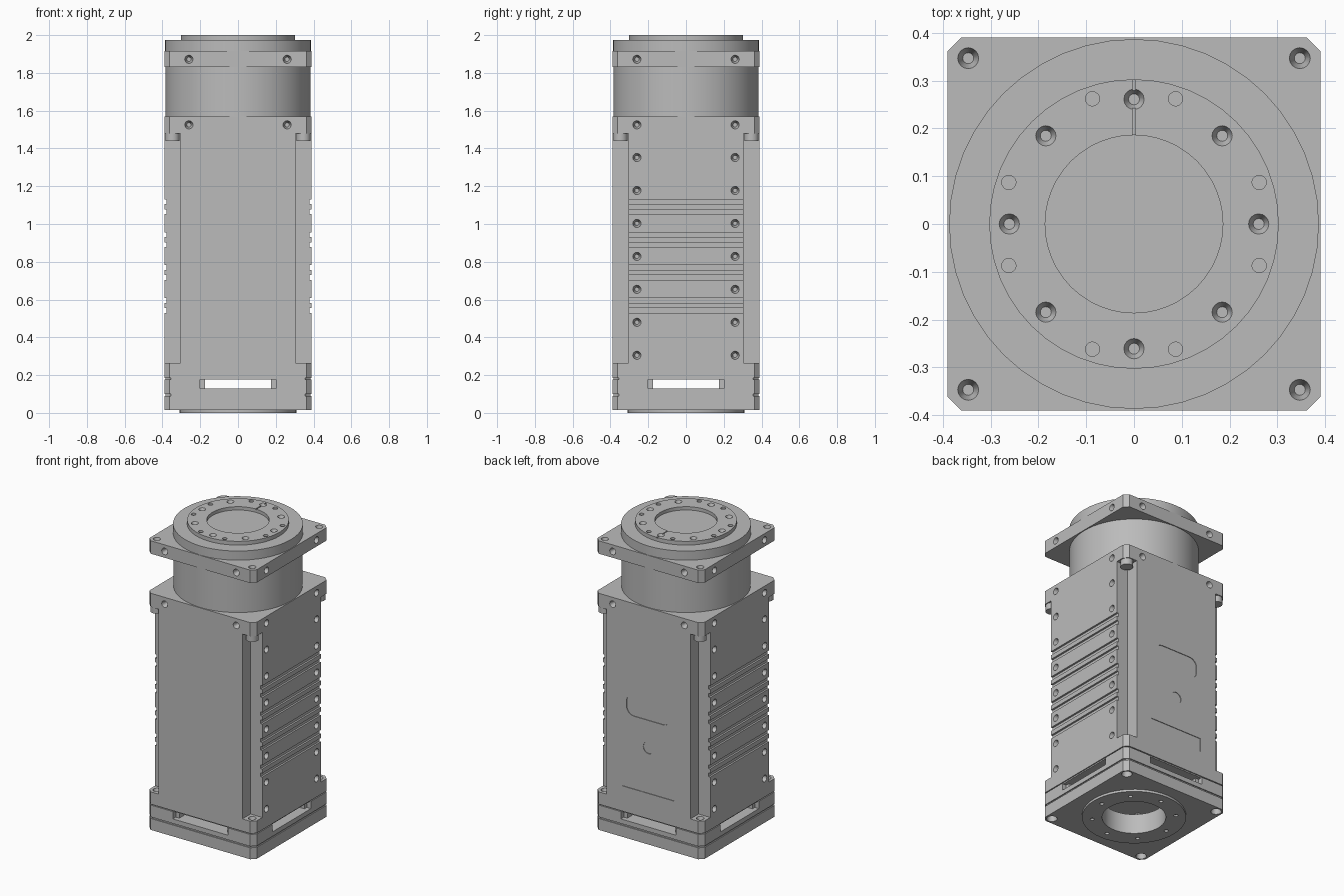
import bpy, bmesh, math
from mathutils import Vector, Matrix

cube = bpy.data.objects.get("Cube")
if cube:
    bpy.data.objects.remove(cube, do_unlink=True)

grey = bpy.data.materials.new("machined grey")
grey.use_nodes = True
GREY = (0.5, 0.5, 0.5, 1)
grey.diffuse_color = GREY
grey.node_tree.nodes["Principled BSDF"].inputs["Base Color"].default_value = GREY

H = 0.39        # half width of the square section
NOTCH = 0.305   # half width of the faces between corner notches
BOLT = 0.347    # corner bolt position
CORNERS = [(sx, sy) for sx in (-1, 1) for sy in (-1, 1)]


def new_object(name, bm):
    bmesh.ops.recalc_face_normals(bm, faces=bm.faces[:])
    mesh = bpy.data.meshes.new(name)
    bm.to_mesh(mesh)
    bm.free()
    mesh.materials.append(grey)
    ob = bpy.data.objects.new(name, mesh)
    bpy.context.collection.objects.link(ob)
    return ob


def add_prism(bm, outline, z0, z1, matrix=Matrix()):
    """Extrude an outline from z0 to z1, then place it."""
    low = [bm.verts.new(matrix @ Vector((x, y, z0))) for x, y in outline]
    face = bm.faces.new(low)
    top = bmesh.ops.extrude_face_region(bm, geom=[face])["geom"]
    step = matrix.to_3x3() @ Vector((0, 0, z1 - z0))
    bmesh.ops.translate(bm, vec=step, verts=[g for g in top if isinstance(g, bmesh.types.BMVert)])


def prism(name, outline, z0, z1):
    bm = bmesh.new()
    add_prism(bm, outline, z0, z1)
    return new_object(name, bm)


def rect(x0, x1, y0, y1):
    return [(x0, y0), (x1, y0), (x1, y1), (x0, y1)]


def circle(r, n=48, cx=0, cy=0):
    return [(cx + r * math.cos(math.tau * i / n), cy + r * math.sin(math.tau * i / n))
            for i in range(n)]


def chamfered(h, c=0.028):
    k = h - c
    return [(k, -h), (h, -k), (h, k), (k, h), (-k, h), (-h, k), (-h, -k), (-k, -h)]


def rounded(w, h, r, cy, n=6):
    pts = []
    for q, (sx, sy) in enumerate([(1, 1), (-1, 1), (-1, -1), (1, -1)]):
        for i in range(n + 1):
            a = math.pi / 2 * (q + i / n)
            pts.append((sx * (w - r) + r * math.cos(a), cy + sy * (h - r) + r * math.sin(a)))
    return pts


def add_hole(bm, pos, out, r=0.023, depth=0.04, tip=0.5):
    """Tapered hole cutter; out points away from the surface."""
    out = Vector(out)
    bmesh.ops.create_cone(
        bm, cap_ends=True, segments=16, radius1=r * tip, radius2=r, depth=depth + 0.004,
        matrix=Matrix.Translation(Vector(pos) + out * (0.004 - depth) / 2)
        @ out.to_track_quat("Z", "Y").to_matrix().to_4x4())


def carve(ob, bm):
    cutter = new_object("cutter", bm)
    cutter.hide_render = True
    mod = ob.modifiers.new("carve", "BOOLEAN")
    mod.operation, mod.solver, mod.object = "DIFFERENCE", "EXACT", cutter
    bpy.context.view_layer.objects.active = ob
    bpy.ops.object.modifier_apply(modifier=mod.name)
    bpy.data.objects.remove(cutter, do_unlink=True)


def face_holes(bm, z):
    """A pair of screw holes on each of the four sides."""
    for s in (-1, 1):
        for t in (-0.26, 0.26):
            add_hole(bm, (s * H, t, z), (s, 0, 0))
            add_hole(bm, (t, s * H, z), (0, s, 0))


# Base: raised ring, plate, seam and deck, all with a central bore
for name, outline, z0, z1 in [
        ("base_ring", circle(0.31), 0, 0.015),
        ("base_plate", chamfered(H), 0.015, 0.09),
        ("base_seam", chamfered(H - 0.007), 0.09, 0.1),
        ("base_deck", chamfered(H), 0.1, 0.13)]:
    ob = prism(name, outline, z0, z1)
    bm = bmesh.new()
    add_prism(bm, circle(0.19), z0 - 0.01, z1 + 0.01)
    if name == "base_ring":
        for x, y in circle(0.25, 8):
            add_hole(bm, (x, y, 0), (0, 0, -1), 0.013, 0.012, 0.9)
    if name == "base_plate":
        for sx, sy in CORNERS:
            add_hole(bm, (sx * BOLT, sy * BOLT, 0.015), (0, 0, -1), 0.033, 0.05, 0.7)
    carve(ob, bm)

# Corner posts that leave an open slot on every side
bm = bmesh.new()
for sx, sy in CORNERS:
    post = [(0.175, 0.175), (0.36, 0.175), (0.36, 0.2), (H, 0.2), (H, 0.362),
            (0.362, H), (0.2, H), (0.2, 0.36), (0.175, 0.36)]
    add_prism(bm, [(sx * x, sy * y) for x, y in post], 0.13, 0.178)
new_object("corner_posts", bm)
prism("flange_seam", chamfered(H - 0.007), 0.176, 0.184)

# Lower flange with corner bolt holes
flange = prism("lower_flange", chamfered(H), 0.184, 0.265)
bm = bmesh.new()
for sx, sy in CORNERS:
    add_hole(bm, (sx * BOLT, sy * BOLT, 0.265), (0, 0, 1), 0.025)
carve(flange, bm)

# Main body: notched corners, side grooves, screw holes, shallow back recesses
n = NOTCH
body = prism("main_body", [(n, -H), (n, -n), (H, -n), (H, n), (n, n), (n, H),
                           (-n, H), (-n, n), (-H, n), (-H, -n), (-n, -n), (-n, -H)],
             0.265, 1.48)
bm = bmesh.new()
for s in (-1, 1):
    for group in range(4):
        for low in (0.53, 0.583):
            z = low + 0.174 * group
            x0, x1 = sorted((s * (H - 0.012), s * (H + 0.01)))
            add_prism(bm, rect(x0, x1, -0.4, 0.4), z, z + 0.025)
    for row in range(7):
        for y in (-0.26, 0.26):
            add_hole(bm, (s * H, y, 0.305 + 0.1745 * row), (s, 0, 0))
back = Matrix.Translation((0, H, 0)) @ Matrix.Rotation(math.pi / 2, 4, "X")
for outline in (rounded(0.16, 0.07, 0.055, 0.9), circle(0.038, 24, 0, 0.65),
                rect(-0.19, 0.19, 0.35, 0.44)):
    add_prism(bm, outline, -0.01, 0.004, back)
carve(body, bm)

# Collar on top of the body, with bolt heads hanging in the notches
collar = prism("collar", chamfered(H), 1.48, 1.57)
bm = bmesh.new()
face_holes(bm, 1.525)
carve(collar, bm)
bm = bmesh.new()
for sx, sy in CORNERS:
    add_prism(bm, circle(0.038, 20, sx * BOLT, sy * BOLT), 1.44, 1.48)
new_object("collar_bolts", bm)

# Round neck and square top plate
prism("neck", circle(0.385, 64), 1.57, 1.83)
plate = prism("top_plate", chamfered(H), 1.83, 1.915)
bm = bmesh.new()
face_holes(bm, 1.872)
for sx, sy in CORNERS:
    add_hole(bm, (sx * BOLT, sy * BOLT, 1.915), (0, 0, 1))
carve(plate, bm)

# Rotating disc and raised mounting ring
prism("output_disc", circle(0.387), 1.915, 1.975)
ring = prism("mounting_ring", circle(0.303), 1.975, 2.0)
bm = bmesh.new()
add_prism(bm, circle(0.186), 1.978, 2.01)
for x, y in circle(0.261, 8):
    add_hole(bm, (x, y, 2), (0, 0, 1), 0.023, 0.022)
for s, t in CORNERS:
    add_hole(bm, (s * 0.087, t * 0.262, 2), (0, 0, 1), 0.015, 0.015, 1)
    add_hole(bm, (s * 0.262, t * 0.087, 2), (0, 0, 1), 0.015, 0.015, 1)
carve(ring, bm)
# Index mark groove at the back of the ring
bm = bmesh.new()
add_prism(bm, rect(-0.003, 0.003, 0.17, 0.32), 1.995, 2.01)
carve(ring, bm)

# Smooth the round surfaces, keep edges sharp
bpy.ops.object.select_all(action="DESELECT")
for ob in bpy.context.scene.objects:
    if ob.type == "MESH" and grey.name in ob.data.materials:
        ob.select_set(True)
        bpy.context.view_layer.objects.active = ob
bpy.ops.object.shade_smooth_by_angle(angle=math.radians(25))
